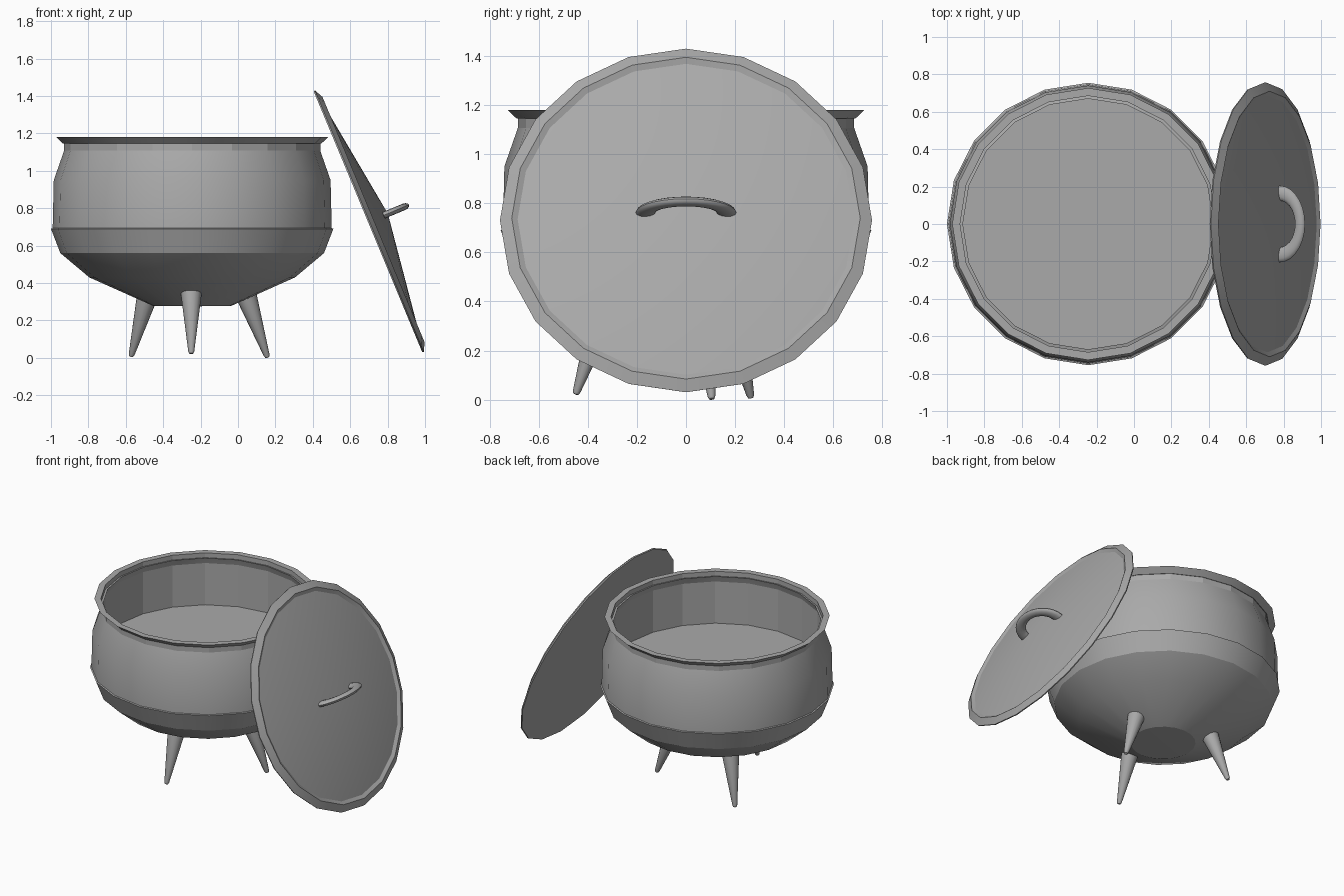
import bpy, bmesh, math
from mathutils import Matrix, Vector

cube = bpy.data.objects.get("Cube")
if cube:
    bpy.data.objects.remove(cube, do_unlink=True)

iron = bpy.data.materials.new("grey_iron")
iron.use_nodes = True
grey = (0.4, 0.4, 0.4, 1)
iron.diffuse_color = grey
shader = next(n for n in iron.node_tree.nodes if n.type == 'BSDF_PRINCIPLED')
shader.inputs["Base Color"].default_value = grey
shader.inputs["Roughness"].default_value = 0.7


def finish(name, bm, matrix, angle):
    """Turn a bmesh into a smooth object with sharp creases."""
    bmesh.ops.remove_doubles(bm, verts=bm.verts, dist=0.0005)
    bmesh.ops.recalc_face_normals(bm, faces=bm.faces)
    mesh = bpy.data.meshes.new(name)
    bm.to_mesh(mesh)
    bm.free()
    mesh.materials.append(iron)
    mesh.shade_smooth()
    mesh.set_sharp_from_angle(angle=math.radians(angle))
    obj = bpy.data.objects.new(name, mesh)
    bpy.context.collection.objects.link(obj)
    obj.matrix_world = matrix
    return obj


def lathe(name, profile, sides, matrix, angle=22):
    """Revolve (radius, height) points round the local z axis."""
    bm = bmesh.new()
    verts = [bm.verts.new((r, 0, z)) for r, z in profile]
    edges = [bm.edges.new(pair) for pair in zip(verts, verts[1:])]
    bmesh.ops.spin(bm, geom=verts + edges, cent=(0, 0, 0), axis=(0, 0, 1),
                   angle=math.tau, steps=sides)
    return finish(name, bm, matrix, angle)


# Pot: belly, raised lower band, flared rim, straight inner wall and floor
pot_x = -0.245
pot = lathe("pot", [
    (0, 0.275), (0.21, 0.278), (0.55, 0.43), (0.705, 0.56), (0.755, 0.69),
    (0.746, 0.693), (0.74, 0.95), (0.67, 1.15), (0.69, 1.145),
    (0.727, 1.18), (0.685, 1.18), (0.685, 0.81), (0, 0.81)],
    20, Matrix.Translation((pot_x, 0, 0)))
for face in pot.data.polygons:
    outward = Vector((face.center.x, face.center.y, 0))
    if face.normal.dot(outward) < -0.3:
        face.use_smooth = False

# Three tapered legs
legs = {
    "front_leg": ((-0.25, -0.45, 0.02), (-0.25, -0.34, 0.345)),
    "left_leg": ((0.158, 0.105, 0), (0.045, 0.075, 0.33)),
    "right_leg": ((-0.572, 0.265, 0.005), (-0.485, 0.19, 0.33)),
}
for name, (foot, top) in legs.items():
    direction = Vector(top) - Vector(foot)
    length = direction.length
    turn = Vector((0, 0, 1)).rotation_difference(direction).to_matrix().to_4x4()
    lathe(name, [(0, 0), (0.011, 0.003), (0.016, 0.015), (0.056, length),
                 (0, length)], 16, Matrix.Translation(foot) @ turn, 40)

# Lid leaning on the pot: flat back, bevelled rim, shallow cone
lean = Matrix.Translation((0.695, 0, 0.727)) @ Matrix.Rotation(
    math.radians(67.4), 4, 'Y')
lathe("lid", [(0, 0), (0.755, 0), (0.758, 0.008), (0.71, 0.032),
              (0.686, 0.02), (0, 0.115)], 20, lean)

# Handle: flattened half ring standing on the lid
bm = bmesh.new()
ring = [bm.verts.new((0.018 * math.cos(a), 0.165 + 0.04 * math.sin(a), 0))
        for a in (math.tau * i / 12 for i in range(12))]
cap = bm.faces.new(ring)
bmesh.ops.spin(bm, geom=[cap], cent=(0, 0, 0), axis=(1, 0, 0),
               angle=math.pi, steps=14)
bmesh.ops.scale(bm, vec=(1, 1, 0.72), verts=bm.verts)
finish("lid_handle", bm, lean @ Matrix.Translation((0, 0, 0.09)), 40)
